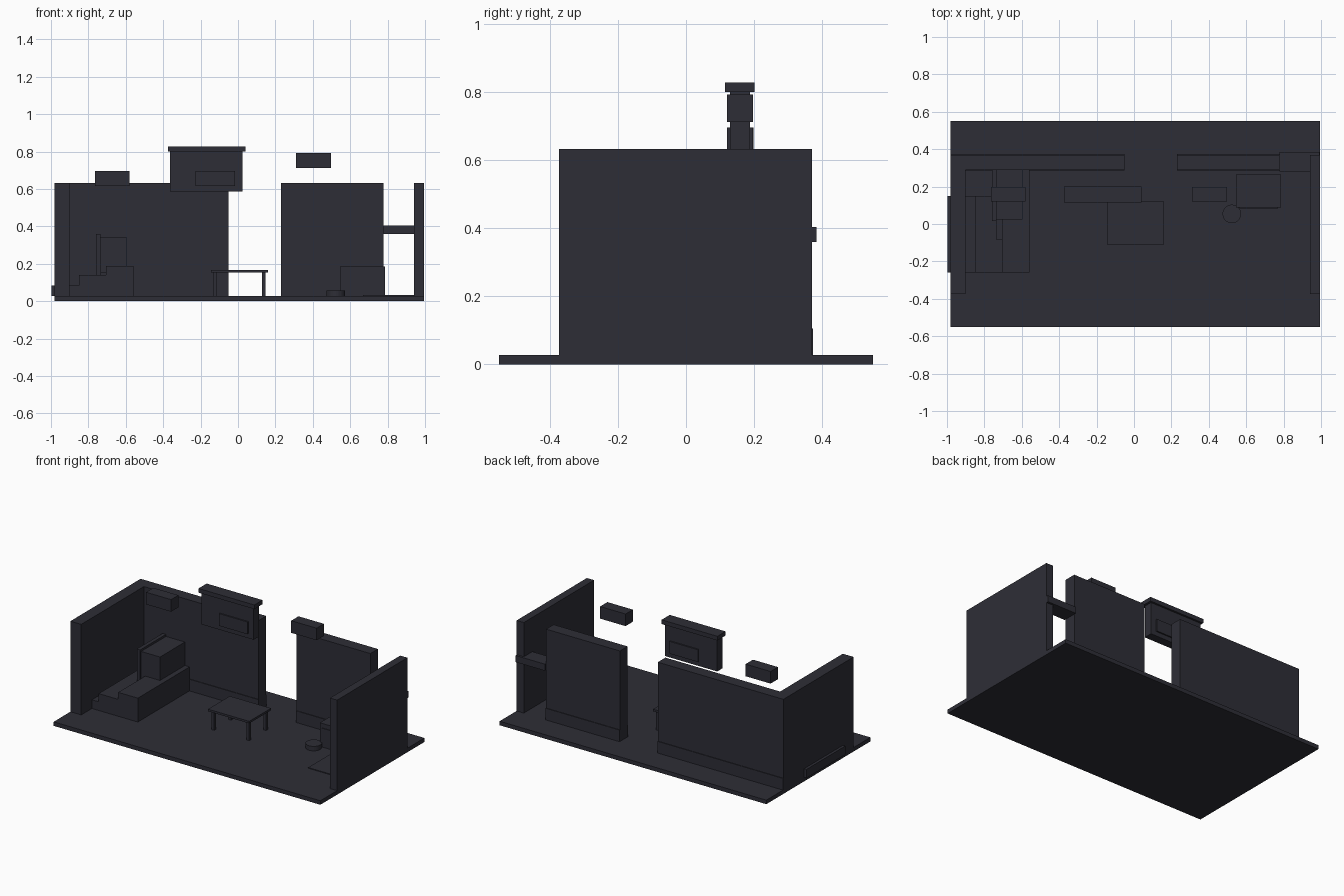
import bpy
import bmesh

cube = bpy.data.objects.get("Cube")
if cube:
    bpy.data.objects.remove(cube, do_unlink=True)

# One dark slate colour for everything
slate = bpy.data.materials.new("dark_slate")
slate.use_nodes = True
colour = (0.027, 0.027, 0.037, 1)
slate.diffuse_color = colour
slate.node_tree.nodes["Principled BSDF"].inputs["Base Color"].default_value = colour


def add_object(name, bm):
    mesh = bpy.data.meshes.new(name)
    bm.to_mesh(mesh)
    bm.free()
    mesh.materials.append(slate)
    obj = bpy.data.objects.new(name, mesh)
    bpy.context.collection.objects.link(obj)
    return obj


def box(name, xs, ys, zs):
    """Box spanning the given (low, high) ranges."""
    bm = bmesh.new()
    bmesh.ops.create_cube(bm, size=1)
    for v in bm.verts:
        v.co = [r[0] if c < 0 else r[1] for c, r in zip(v.co, (xs, ys, zs))]
    return add_object(name, bm)


FLOOR = 0.027
WALL_TOP = 0.633
LEFT, RIGHT = -0.98, 0.995
FRONT, BACK = -0.373, 0.37

# Floor slab
box("floor", (LEFT, RIGHT), (-0.55, 0.55), (0, FLOOR))

# Side walls
box("right_side_wall", (LEFT, -0.90), (FRONT, BACK), (FLOOR, WALL_TOP))
box("left_side_wall", (0.942, RIGHT), (FRONT, BACK), (FLOOR, WALL_TOP))

# Back wall sections with skirting on both faces
for side, xs in (("right", (-0.90, -0.05)), ("left", (0.23, 0.777))):
    box(side + "_back_wall", xs, (0.29, BACK), (FLOOR, WALL_TOP))
for side, xs in (("right", (LEFT, -0.05)), ("left", (0.23, 0.777))):
    box(side + "_skirting", xs, (0.286, 0.374), (FLOOR, 0.105))

# Counter bridging the narrow opening
box("counter_shelf", (0.777, 0.993), (0.28, 0.384), (0.36, 0.404))

# Hanging sign with cap and panel
box("sign_board", (-0.363, 0.025), (0.13, 0.188), (0.585, 0.805))
box("sign_cap", (-0.373, 0.04), (0.115, 0.201), (0.80, 0.828))
box("sign_panel", (-0.226, -0.015), (0.121, 0.197), (0.615, 0.697))

# Floating lamp boxes
box("right_lamp", (-0.765, -0.58), (0.12, 0.198), (0.615, 0.696))
box("left_lamp", (0.31, 0.498), (0.12, 0.197), (0.712, 0.793))

# Stepped bench in the corner
box("bench_low_step", (-0.998, -0.85), (-0.26, 0.15), (FLOOR, 0.085))
box("bench_middle_step", (-0.85, -0.70), (-0.26, 0.15), (FLOOR, 0.14))
box("bench_high_step", (-0.705, -0.56), (-0.26, 0.288), (FLOOR, 0.187))
box("bench_cabinet", (-0.735, -0.595), (0.025, 0.288), (FLOOR, 0.344))
box("bench_backboard", (-0.76, -0.735), (0.015, 0.288), (FLOOR, 0.358))
box("bench_ledge", (-0.735, -0.705), (-0.085, 0.025), (0.135, 0.155))

# Table
box("table_top", (-0.145, 0.16), (-0.11, 0.12), (0.153, 0.167))
for side, x in (("right", -0.122), ("left", 0.137)):
    for end, y in (("front", -0.082), ("back", 0.097)):
        box(f"table_{end}_{side}_leg", (x - 0.01, x + 0.01),
            (y - 0.01, y + 0.01), (FLOOR, 0.155))

# Low round stool
bm = bmesh.new()
bmesh.ops.create_cone(bm, cap_ends=True, segments=20, radius1=0.05,
                      radius2=0.05, depth=0.03)
stool = add_object("round_stool", bm)
stool.location = (0.523, 0.054, FLOOR + 0.015)

# Cabinet with front panel
box("cabinet", (0.545, 0.785), (0.088, 0.265), (FLOOR, 0.185))
box("cabinet_panel", (0.565, 0.77), (0.084, 0.09), (0.045, 0.155))

# Thin floor mat
box("floor_mat", (0.667, 0.942), (-0.21, 0.08), (FLOOR, FLOOR + 0.005))
